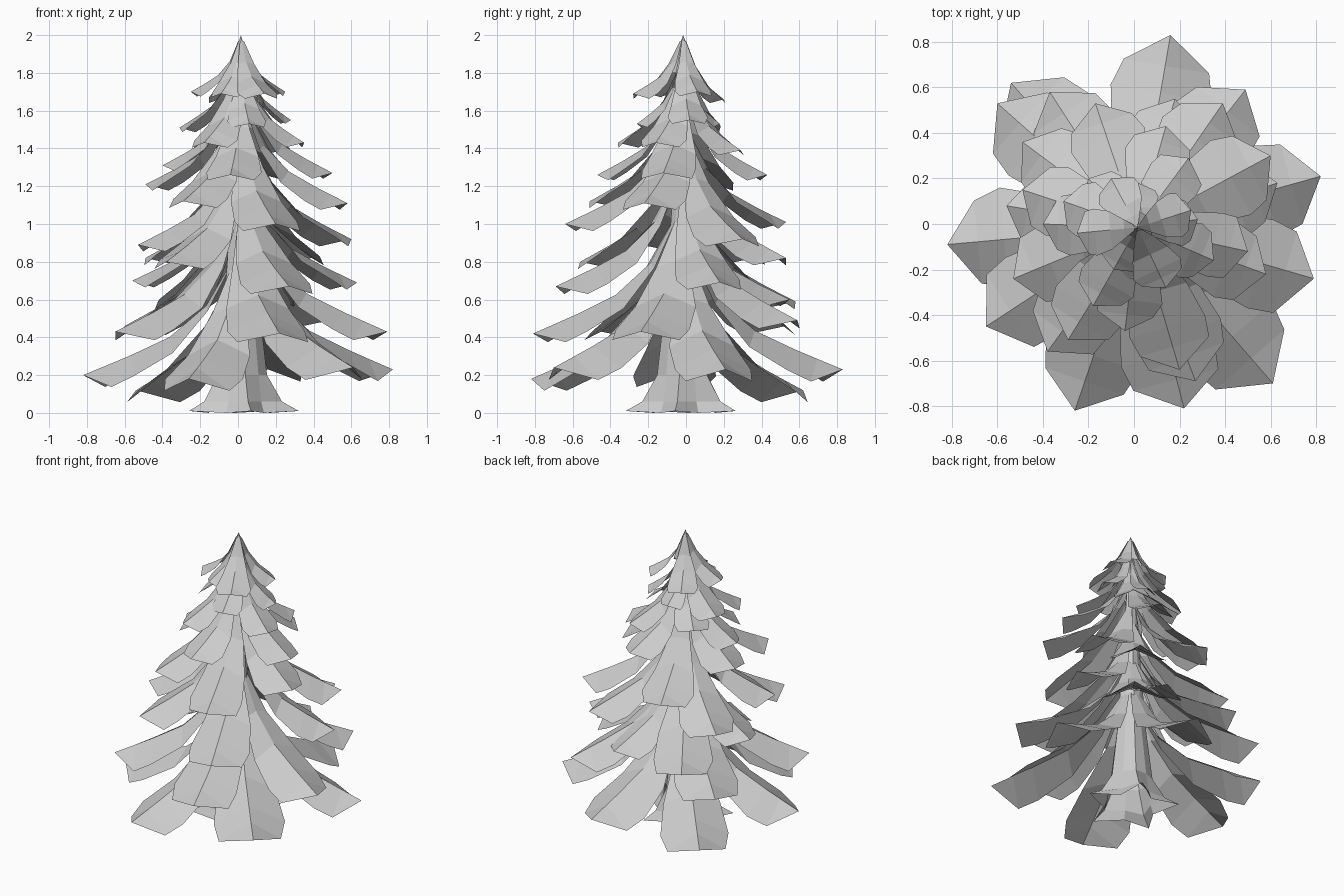
import bpy, bmesh, random
from math import cos, sin, radians, hypot
from mathutils import Vector

if "Cube" in bpy.data.objects:
    bpy.data.objects.remove(bpy.data.objects["Cube"])

random.seed(4)
AXIS = Vector((0.015, -0.015))

# Branch tips per tier, bottom to top: (x, y, z)
TIERS = [
    [(.82, .21, .23), (.16, .83, .23), (-.54, .62, .12),
     (-.82, -.09, .20), (-.26, -.82, .18), (.61, -.70, .24)],
    [(.79, -.24, .43), (.49, .59, .49), (-.60, .53, .46),
     (-.65, -.45, .43), (.22, -.81, .42)],
    [(.63, .18, .69), (-.37, .58, .59), (-.56, .08, .70),
     (.27, -.69, .67), (.18, .55, .60)],
    [(.60, .30, .92), (.39, .53, .82), (-.49, .36, .82),
     (-.53, -.24, .89), (-.38, -.56, .80)],
    [(.58, -.22, 1.11), (-.17, .53, 1.01), (.20, -.64, 1.00),
     (-.29, -.51, 1.12)],
    [(.50, -.12, 1.27), (.14, .43, 1.26), (-.49, .15, 1.21),
     (-.40, 0, 1.31), (-.04, -.47, 1.26)],
    [(.35, -.16, 1.43), (.24, .29, 1.39), (-.18, -.36, 1.43),
     (-.20, .20, 1.42)],
    [(.28, .02, 1.55), (-.31, .10, 1.51), (.06, -.26, 1.53), (.02, .18, 1.53)],
    [(.25, .06, 1.70), (-.10, .20, 1.66), (-.25, -.04, 1.70), (.14, -.28, 1.69),
     (-.09, -.20, 1.69)],
]

# Ridge stations: fraction of reach, fraction of rise, width factor, edge droop
STATIONS = [(.05, 1.0, .12, .03), (.22, .60, .45, .12),
            (.45, .33, .85, .36), (.70, .17, 1.05, .46), (.84, .09, .92, .50)]


def new_object(name, bm):
    bmesh.ops.recalc_face_normals(bm, faces=bm.faces)
    me = bpy.data.meshes.new(name)
    bm.to_mesh(me)
    bm.free()
    ob = bpy.data.objects.new(name, me)
    bpy.context.collection.objects.link(ob)
    return ob


def add_branch(bm, tip, rise, droop):
    """Folded leaf-like bough: a ridge with two drooping sides and a point."""
    d = Vector(tip[:2]) - AXIS
    reach = d.length
    d.normalize()
    side = Vector((-d.y, d.x))
    half = .05 + .185 * reach
    rows = []
    for f, up, w, drop in STATIONS:
        c = AXIS + d * reach * f
        z = tip[2] + rise * up
        row = []
        for s in (-1, 0, 1):
            k = random.uniform(.94, 1.06)
            p = c + side * s * half * w * k
            row.append(bm.verts.new((p.x, p.y, z - abs(s) * half * drop * droop)))
        rows.append(row)
    for a, b in zip(rows, rows[1:]):
        for i in (0, 1):
            bm.faces.new((a[i], a[i + 1], b[i + 1], b[i]))
    end = bm.verts.new(tip)
    for i in (0, 1):
        bm.faces.new((rows[-1][i], rows[-1][i + 1], end))


# Boughs, one object per tier; the crown tier meets at the treetop
for n, tips in enumerate(TIERS):
    bm = bmesh.new()
    crown = n == len(TIERS) - 1
    for tip in tips:
        reach = hypot(tip[0], tip[1])
        rise = 1.97 - tip[2] if crown else .2 + .5 * reach
        add_branch(bm, tip, rise, 1.15 if n == 0 else 1)
    if crown:
        # Pointed cap closing the crown
        bmesh.ops.create_cone(bm, segments=6, radius1=.075, radius2=0, depth=.2,
                              cap_ends=False)
        cap = [v for v in bm.verts if abs(v.co.z) < .2]
        bmesh.ops.translate(bm, verts=cap, vec=(AXIS.x, AXIS.y, 1.9))
    new_object(f"branch_tier_{n + 1}", bm)

# Trunk with flared pointed roots, open underneath
bm = bmesh.new()
ROOTS = 5
PROFILE = [(.01, .31, .17), (.06, .22, .15), (.20, .14, .13),
           (.55, .10, .09), (1.1, .06, .055), (1.9, .01, .01)]
rings = []
for z, r_root, r_gap in PROFILE:
    ring = []
    for i in range(ROOTS * 2):
        a = radians(-8 + 36 * i)
        r = r_gap if i % 2 else r_root
        zz = 0 if z < .02 and i % 2 else z
        ring.append(bm.verts.new((AXIS.x + r * cos(a), AXIS.y + r * sin(a), zz)))
    rings.append(ring)
for a, b in zip(rings, rings[1:]):
    for i in range(ROOTS * 2):
        j = (i + 1) % (ROOTS * 2)
        bm.faces.new((a[i], a[j], b[j], b[i]))
new_object("trunk", bm)
